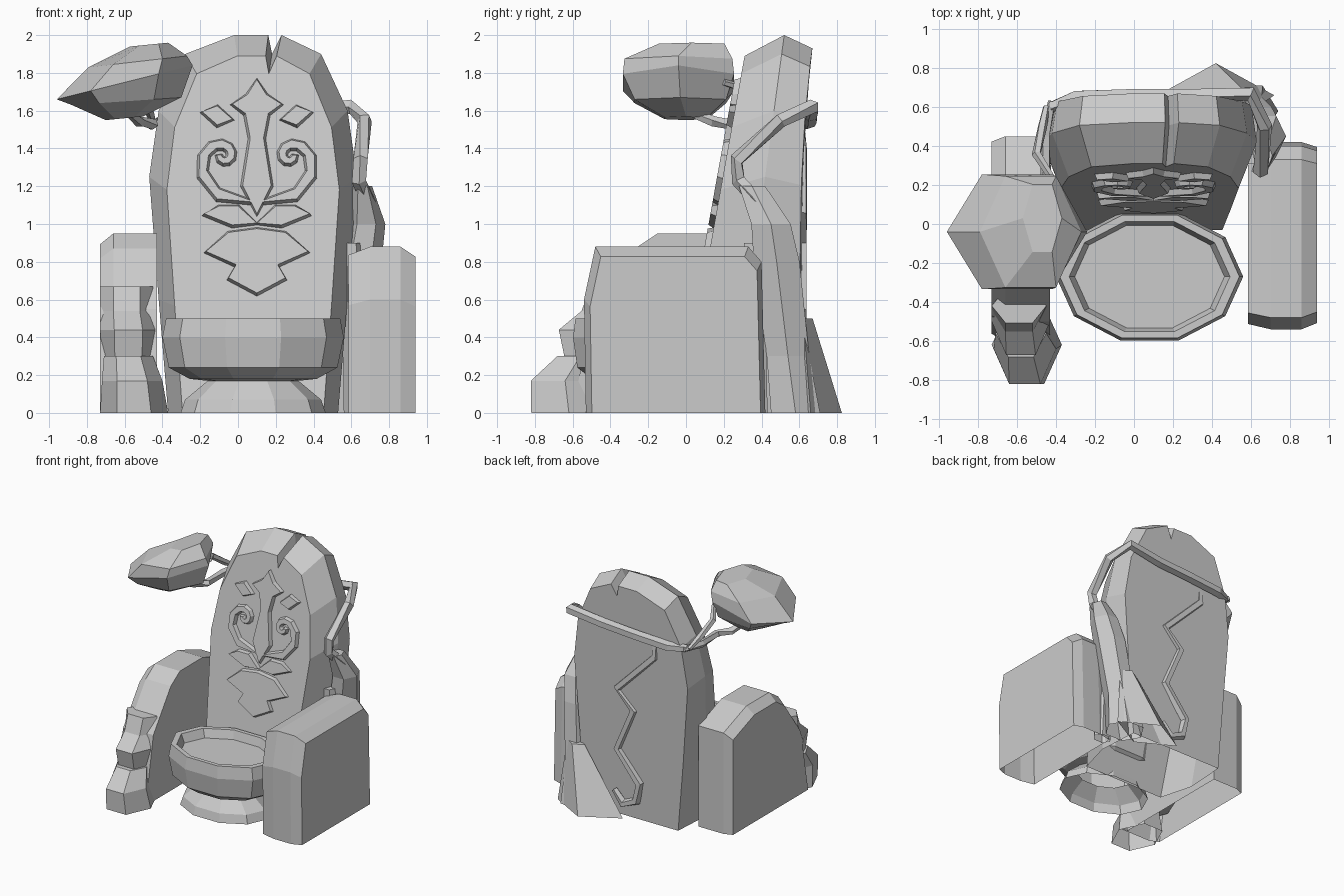
import bpy, bmesh
from math import sin, cos, pi, tau
from mathutils import Vector

cube = bpy.data.objects.get("Cube")
if cube:
    bpy.data.objects.remove(cube)

GREY = (.6, .6, .6, 1)
stone = bpy.data.materials.new("grey_stone")
stone.use_nodes = True
stone.diffuse_color = GREY
stone.node_tree.nodes["Principled BSDF"].inputs["Base Color"].default_value = GREY


def ring(x, y, z, width, depth, sides=6, tilt=0):
    """Level polygon; tilt raises its +x end."""
    angles = [tau * k / sides for k in range(sides)]
    return [(x + width * cos(a), y + depth * sin(a), z + tilt * cos(a)) for a in angles]


def loft(name, rings):
    """Faceted skin through rings that share a point count, open on the ground."""
    bm = bmesh.new()
    loops = [[bm.verts.new(point) for point in loop] for loop in rings]
    count = len(loops[0])
    for lower, upper in zip(loops, loops[1:]):
        for i in range(count):
            j = (i + 1) % count
            bm.faces.new((lower[i], lower[j], upper[j], upper[i]))
    bm.faces.new(loops[0])
    bm.faces.new(loops[-1])
    bmesh.ops.recalc_face_normals(bm, faces=bm.faces)
    grounded = [face for face in bm.faces if all(vert.co.z < .01 for vert in face.verts)]
    bmesh.ops.delete(bm, geom=grounded, context='FACES')
    mesh = bpy.data.meshes.new(name)
    bm.to_mesh(mesh)
    bm.free()
    mesh.materials.append(stone)
    obj = bpy.data.objects.new(name, mesh)
    bpy.context.collection.objects.link(obj)


def tube(name, path, radius, sides=5):
    """Angular vine along a path, narrower at both tips."""
    points = [Vector(point) for point in path]
    last = len(points) - 1
    rings = []
    for i, point in enumerate(points):
        along = (points[min(i + 1, last)] - points[max(i - 1, 0)]).normalized()
        across = along.cross(Vector((.3, .9, .3))).normalized()
        other = along.cross(across)
        size = radius * (.7 if i in (0, last) else 1)
        angles = [tau * k / sides for k in range(sides)]
        rings.append([point + size * (across * cos(a) + other * sin(a)) for a in angles])
    loft(name, rings)


def arm_rock(name, profile, steps):
    """Side profile carried across x; steps give x and the size there."""
    loft(name, [[(x, y * size, z * size) for y, z in profile] for x, size in steps])


# Leaning back slab with a notch in its crown
def face_y(z):
    return .18 * z - .03


CENTRE = .08
half = [(.45, 0), (.5, .6), (.55, 1.25), (.5, 1.6), (.36, 1.9), (.1, 2)]
right_half = [(-x, z) for x, z in half]
left_half = [(x + .05, z) if z == 2 else (x, z) for x, z in reversed(half)]
outline = right_half + [(.08, 2), (.1, 1.9)] + left_half


def slab_ring(width, height, depth_rule):
    points = [(CENTRE + x * width, z * height) for x, z in outline]
    return [(x, depth_rule(z), z) for x, z in points]


loft("back_slab", [
    slab_ring(.83, .945, face_y),
    slab_ring(1, 1, lambda z: .25 + .135 * z),
    slab_ring(.95, .965, lambda z: .6 + .005 * z ** 4)])

# Ten-sided basin on a flared pedestal: relative radius and height
basin_profile = [(.8, 0), (.75, .07), (.5, .17), (.7, .18), (.93, .24),
                 (1, .4), (.96, .5), (.86, .5), (.8, .43)]
loft("basin", [ring(CENTRE, -.27, z, .48 * r, .345 * r, sides=10) for r, z in basin_profile])

# Arm rocks
arm_rock("left_arm_rock",
         [(-.53, 0), (-.54, .6), (-.48, .88), (.33, .88), (.4, .8), (.42, 0)],
         steps=[(.585, .95), (.7, 1), (.86, 1), (.94, .94)])
arm_rock("right_arm_rock",
         [(-.6, 0), (-.5, .55), (-.27, .87), (-.15, .95), (.15, .95), (.45, .84), (.45, 0)],
         steps=[(-.43, 1), (-.66, 1), (-.73, .94)])

# Stepped boulders before the right arm rock
loft("lower_boulder", [
    ring(-.55, -.62, 0, .18, .23),
    ring(-.56, -.64, .17, .16, .21),
    ring(-.58, -.56, .3, .13, .14)])
loft("upper_boulder", [
    ring(-.58, -.45, .2, .14, .2),
    ring(-.58, -.5, .44, .15, .2),
    ring(-.59, -.44, .54, .14, .13),
    ring(-.59, -.42, .67, .14, .1)])

# Leaf clump and the branches that carry it
loft("leaf_clump", [
    ring(-.6, 0, 1.56, .1, .13, tilt=.01),
    ring(-.59, -.03, 1.65, .29, .28, tilt=.02),
    ring(-.6, -.04, 1.75, .36, .34, tilt=.09),
    ring(-.53, -.04, 1.86, .26, .33, tilt=.03),
    ring(-.47, .03, 1.95, .1, .2, tilt=.01)])
tube("lower_branch", [(-.59, 0, 1.6), (-.52, .15, 1.54), (-.45, .24, 1.53),
                      (-.46, .45, 1.53), (-.42, .63, 1.54)], radius=.03)
tube("upper_branch", [(-.4, .2, 1.75), (-.5, .36, 1.7), (-.47, .5, 1.6),
                      (-.45, .6, 1.54)], radius=.025)

# Vines: one wraps the slab, one zigzags down its back
tube("wrapping_vine", [
    (-.43, .6, 1.54), (-.3, .65, 1.54), (0, .66, 1.56), (.3, .66, 1.58), (.6, .67, 1.62),
    (.67, .5, 1.55), (.65, .27, 1.34), (.64, .28, 1.23), (.7, .4, 1.1), (.7, .5, .9)], radius=.04)
zigzag = [(-.15, 1.5), (-.15, 1.4), (.2, 1.05), (.05, .9), (.2, .55),
          (0, .3), (.03, .15), (.15, .1), (.23, .2)]
tube("back_vine", [(x, .61, z) for x, z in zigzag], radius=.035)

# Thick root on the left side with feet behind and before it
loft("side_root", [
    ring(.58, .58, 0, .16, .15),
    ring(.6, .54, .3, .11, .13),
    ring(.65, .48, .8, .11, .14),
    ring(.68, .45, 1, .1, .12),
    ring(.66, .35, 1.2, .05, .08)])
loft("back_root_foot", [ring(.42, .66, 0, .3, .165, sides=4), ring(.58, .62, .5, .08, .05, sides=4)])
loft("front_root_foot", [ring(.64, .38, 0, .08, .06), ring(.6, .36, .9, .05, .06)])

# Raised carving on the slab, mirrored about its centre line
AXIS = .1
OUT = Vector((0, -1, .18)).normalized() * .03


def flip(points):
    return [(-x, z) for x, z in reversed(points)]


def carving(name, points):
    """Plate whose foot flares a little beyond its top."""
    flat = [Vector(point) for point in points]
    count = len(flat)
    turning = sum(flat[i - 1].cross(flat[i]) for i in range(count))
    flare = .012 if turning > 0 else -.012
    foot, top = [], []
    for i, point in enumerate(flat):
        along = (flat[(i + 1) % count] - flat[i - 1]).normalized()
        wide = point + flare * Vector((along.y, -along.x))
        foot.append(Vector((AXIS + wide.x, face_y(wide.y), wide.y)))
        top.append(Vector((AXIS + point.x, face_y(point.y), point.y)) + OUT)
    loft(name, [foot, top])


def curl(steps=12):
    """Tapered spiral ribbon that opens downward."""
    inner, outer = [], []
    for i in range(steps + 1):
        turn = i / 9
        reach = .03 + .08 * turn ** 4
        width = .004 if i == steps else .012 + .012 * turn
        for side, sign in ((inner, -1), (outer, 1)):
            r = reach + sign * width
            side.append((.17 + r * cos(tau * turn), 1.36 - r * sin(tau * turn)))
    return inner + outer[::-1]


def diamond(x, z, width, height, lean):
    corners = [(pi / 2 * k) for k in range(4)]
    return [(x + width * cos(a), z + height * sin(a) + lean * cos(a)) for a in corners]


spear = [(0, 1.76), (.05, 1.68), (.13, 1.63), (.06, 1.58), (.035, 1.45), (.075, 1.2), (0, 1.05)]
crest = [(0, .97), (.15, .95), (.27, .85), (.11, .78), (.15, .71), (0, .63)]
for label, points in (("spear", spear), ("crest", crest)):
    carving("carved_" + label, points + flip(points)[1:-1])

pairs = {
    "diamond": diamond(.21, 1.57, .08, .05, .02),
    "leaf": [(0, 1), (.1, 1.09), (.2, 1.09), (.28, 1.05), (.13, .99)],
    "curl": curl()}
for label, points in pairs.items():
    carving("left_carved_" + label, points)
    carving("right_carved_" + label, flip(points))
